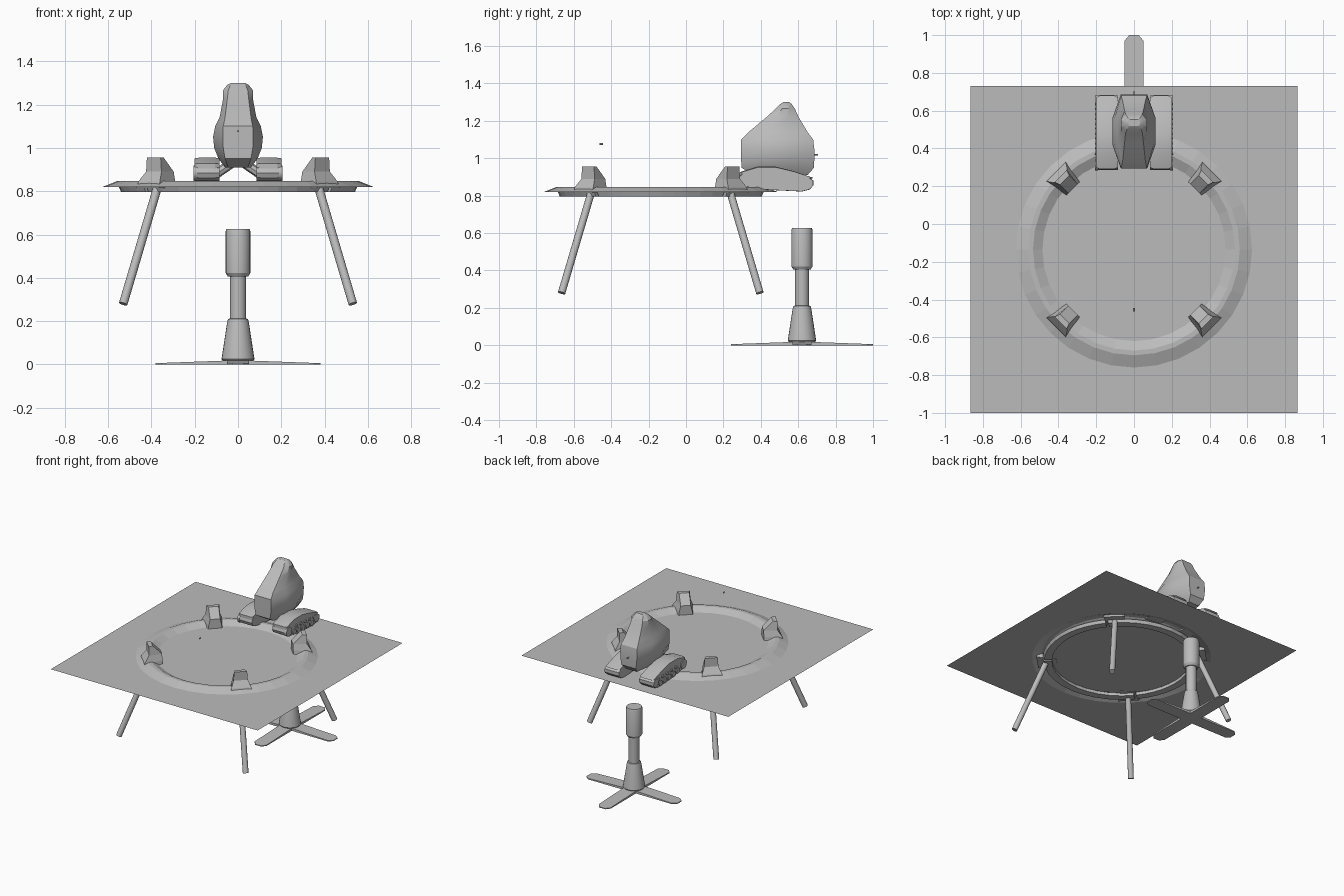
import bpy, bmesh, math
from mathutils import Vector, Matrix

if "Cube" in bpy.data.objects:
    bpy.data.objects.remove(bpy.data.objects["Cube"])

CY = -0.135          # centre of the embossed ring
GREY = bpy.data.materials.new("light_grey")
GREY.diffuse_color = (0.5, 0.5, 0.5, 1)
GREY.use_nodes = True
GREY.node_tree.nodes["Principled BSDF"].inputs["Base Color"].default_value = GREY.diffuse_color


def finish(name, bm, smooth=None, closed=True):
    if closed:
        bmesh.ops.recalc_face_normals(bm, faces=bm.faces[:])
    me = bpy.data.meshes.new(name)
    bm.to_mesh(me)
    bm.free()
    ob = bpy.data.objects.new(name, me)
    bpy.context.collection.objects.link(ob)
    me.materials.append(GREY)
    if smooth:
        bpy.ops.object.select_all(action='DESELECT')
        ob.select_set(True)
        bpy.context.view_layer.objects.active = ob
        bpy.ops.object.shade_smooth_by_angle(angle=math.radians(smooth))
    return ob


def loft(bm, rings, cap=True, loop=True):
    """Skin a list of point rings with quads."""
    vs = [[bm.verts.new(p) for p in r] for r in rings]
    n = len(vs[0])
    for a, b in zip(vs, vs[1:]):
        for i in range(n if loop else n - 1):
            j = (i + 1) % n
            bm.faces.new((a[i], a[j], b[j], b[i]))
    if cap:
        bm.faces.new(vs[0][::-1])
        bm.faces.new(vs[-1])
    return vs


def circle(r, z, n, cx=0, cy=0):
    return [(cx + r * math.cos(2 * math.pi * i / n), cy + r * math.sin(2 * math.pi * i / n), z)
            for i in range(n)]


def rod(name, a, b, r, n=16, smooth=40):
    a, b = Vector(a), Vector(b)
    bm = bmesh.new()
    q = (b - a).to_track_quat('Z', 'Y').to_matrix().to_4x4()
    bmesh.ops.create_cone(bm, cap_ends=True, segments=n, radius1=r, radius2=r, depth=(b - a).length,
                          matrix=Matrix.Translation((a + b) / 2) @ q)
    return finish(name, bm, smooth)


# ground sheet: square border blending into a raised ring
N = 32
border = []
for i in range(N):
    c, s = math.cos(2 * math.pi * i / N), math.sin(2 * math.pi * i / N)
    k = 0.865 / max(abs(c), abs(s))
    border.append((c * k, CY + s * k, 0.82))
bm = bmesh.new()
rings = [border] + [circle(r, z, N, 0, CY) for r, z in
                    ((0.625, 0.82), (0.56, 0.846), (0.535, 0.846), (0.485, 0.82))]
vs = loft(bm, rings, cap=False)
bm.faces.new(vs[-1])
finish("ground_sheet", bm, closed=False)

# curved rails under the ring
for k in range(4):
    half = math.radians(38 if k % 2 == 0 else 50)
    mid = k * math.pi / 2
    sections = []
    for i in range(11):
        t = mid - half + 2 * half * i / 10
        sections.append([(r * math.cos(t), CY + r * math.sin(t), z) for r, z in
                         ((0.485, 0.819), (0.55, 0.819), (0.54, 0.796), (0.485, 0.796))])
    bm = bmesh.new()
    loft(bm, sections)
    finish("under_rail", bm)

# splayed legs and upright clamps on the diagonals
for sx in (-1, 1):
    for sy in (-1, 1):
        rod("sheet_leg", (sx * 0.365, CY + sy * 0.365, 0.84),
            (sx * 0.53, CY + sy * 0.53, 0.28), 0.02)
        d = Vector((sx, sy, 0)).normalized()
        t = Vector((-d.y, d.x, 0))
        o = Vector((0, CY, 0))

        def section(z, r0, r1, w0, w1):
            return [o + d * r + t * w + Vector((0, 0, z)) for r, w in
                    ((r0, -w0), (r1, -w1), (r1, w1), (r0, w0))]
        bm = bmesh.new()
        loft(bm, [section(0.815, 0.455, 0.59, 0.05, 0.075), section(0.845, 0.455, 0.58, 0.045, 0.07),
                  section(0.89, 0.455, 0.55, 0.035, 0.05), section(0.955, 0.52, 0.55, 0.035, 0.045)])
        finish("clamp", bm)

# rover body: chamfered sections stacked upward
bm = bmesh.new()
rings = []
for z, y0, y1, w, e in ((0.91, 0.36, 0.65, 0.06, 0.045), (0.95, 0.296, 0.685, 0.09, 0.06),
                        (1.0, 0.295, 0.686, 0.11, 0.068), (1.05, 0.295, 0.686, 0.115, 0.07),
                        (1.1, 0.295, 0.68, 0.105, 0.068), (1.14, 0.335, 0.65, 0.085, 0.06),
                        (1.22, 0.43, 0.602, 0.07, 0.05), (1.265, 0.48, 0.582, 0.07, 0.045),
                        (1.29, 0.505, 0.565, 0.05, 0.035), (1.3, 0.52, 0.552, 0.032, 0.025)):
    m, h = (y0 + y1) / 2, (y1 - y0) / 2
    f = m - h * 0.35
    b = m + h * 0.35
    rings.append([(-e, y0, z), (e, y0, z), (w, f, z), (w, b, z),
                  (e, y1, z), (-e, y1, z), (-w, b, z), (-w, f, z)])
loft(bm, rings)
finish("rover_body", bm, 25)


def side_prism(name, pts, x0, x1, inset=0.0):
    """Extrude a (y, z) outline along x, drawing its rims inward."""
    cy = sum(p[0] for p in pts) / len(pts)
    cz = sum(p[1] for p in pts) / len(pts)
    small = [(cy + (y - cy) * (1 - inset), cz + (z - cz) * (1 - inset * 2)) for y, z in pts]
    e = (x1 - x0) * 0.18
    bm = bmesh.new()
    loft(bm, [[(x, y, z) for y, z in o] for x, o in
              ((x0, small), (x0 + e, pts), (x1 - e, pts), (x1, small))])
    return finish(name, bm, 20)


# tracks, fenders, wheels and struts on both sides
for s in (-1, 1):
    x0, x1 = sorted((s * 0.085, s * 0.2))
    side_prism("track", [(0.285, 0.885), (0.295, 0.862), (0.315, 0.85), (0.42, 0.832), (0.62, 0.822),
                         (0.66, 0.832), (0.682, 0.855), (0.682, 0.88), (0.66, 0.895),
                         (0.45, 0.91), (0.32, 0.92), (0.292, 0.908)], x0, x1, 0.01)
    side_prism("fender", [(0.29, 0.905), (0.29, 0.927), (0.38, 0.955), (0.48, 0.955),
                          (0.58, 0.93), (0.68, 0.895), (0.66, 0.885)], x0, x1, 0.05)
    xa, xb = s * 0.19, s * 0.206
    rod("end_wheel", (xa, 0.318, 0.885), (xb, 0.318, 0.885), 0.034)
    rod("end_wheel", (xa, 0.65, 0.864), (xb, 0.65, 0.864), 0.03)
    for i in range(5):
        y = 0.385 + i * 0.052
        rod("road_wheel", (xa, y, 0.858 - i * 0.003), (xb, y, 0.858 - i * 0.003), 0.02, 12)
        rod("return_roller", (xa, y + 0.025, 0.895 - i * 0.003),
            (xb, y + 0.025, 0.895 - i * 0.003), 0.013, 10)
    rod("strut", (s * 0.02, 0.5, 0.935), (s * 0.1, 0.5, 0.88), 0.022, 8)

# pedestal: turned column
bm = bmesh.new()
loft(bm, [circle(r, z, 24, 0, 0.62) for r, z in
          ((0.06, 0.005), (0.076, 0.025), (0.05, 0.195), (0.046, 0.21), (0.038, 0.212), (0.038, 0.405),
           (0.046, 0.405), (0.057, 0.422), (0.057, 0.615), (0.053, 0.626))])
finish("pedestal_column", bm, 30)

# pedestal: four flat tapering feet
for k in range(4):
    bm = bmesh.new()
    out = [(0, -0.05), (0.35, -0.05), (0.38, -0.025), (0.38, 0.025), (0.35, 0.05), (0, 0.05)]
    loft(bm, [[(x, y, 0.0) for x, y in out],
              [(x, y, 0.02 - 0.014 * x / 0.38) for x, y in out]])
    bmesh.ops.transform(bm, verts=bm.verts[:], matrix=Matrix.Translation((0, 0.62, 0)) @
                        Matrix.Rotation(k * math.pi / 2, 4, 'Z'))
    finish("pedestal_foot", bm)

# small floating marker and rear nub
rod("marker", (0, -0.462, 1.077), (0, -0.445, 1.077), 0.005, 6)
rod("rear_nub", (0, 0.68, 1.02), (0, 0.705, 1.02), 0.004, 6)
